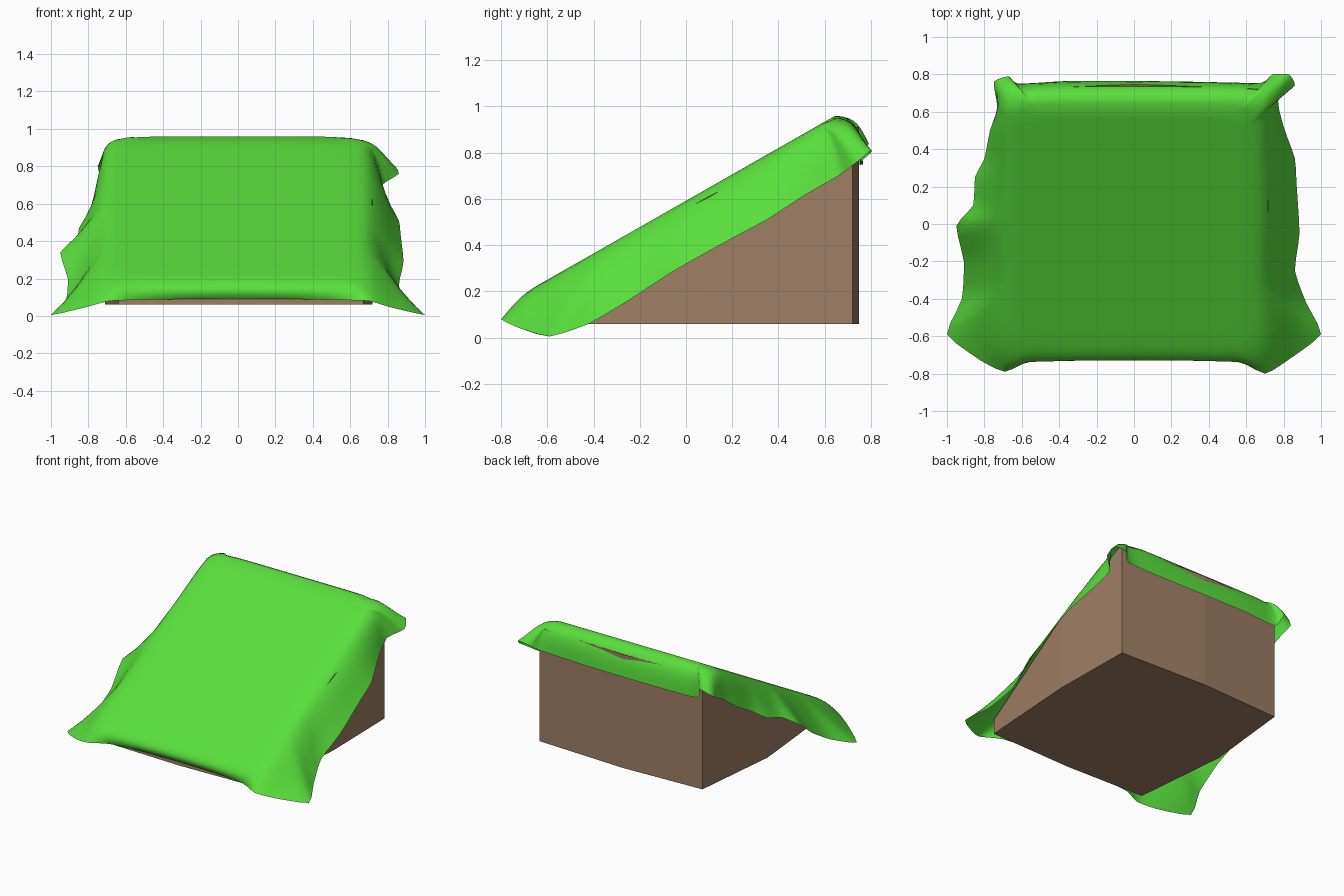
import bpy, bmesh, math
from mathutils import Vector

if "Cube" in bpy.data.objects:
    bpy.data.objects.remove(bpy.data.objects["Cube"])


def material(name, rgb):
    m = bpy.data.materials.new(name)
    m.diffuse_color = (*rgb, 1)
    m.use_nodes = True
    m.node_tree.nodes["Principled BSDF"].inputs["Base Color"].default_value = m.diffuse_color
    return m


def add_object(name, bm, mat):
    bmesh.ops.recalc_face_normals(bm, faces=bm.faces[:])
    me = bpy.data.meshes.new(name)
    bm.to_mesh(me)
    bm.free()
    ob = bpy.data.objects.new(name, me)
    bpy.context.collection.objects.link(ob)
    me.materials.append(mat)
    return ob


def slope(y):
    return min(0.592 + 0.57 * y, 0.968)


# Wedge block: slightly bulging plan, sloped top
plan = [(-.64, -.68), (0, -.70), (.67, -.68), (.72, .1),
        (.71, .72), (0, .748), (-.64, .72), (-.71, .05)]
bm = bmesh.new()
low = [bm.verts.new((x, y, 0.06)) for x, y in plan]
top = [bm.verts.new((x, y, min(0.555 + 0.57 * y, 0.91))) for x, y in plan]
n = len(plan)
bm.faces.new(low[::-1])
for i in range(n):
    j = (i + 1) % n
    bm.faces.new((low[i], low[j], top[j], top[i]))
for ids in ((0, 1, 3, 7), (7, 3, 5, 6), (1, 2, 3), (3, 4, 5)):
    bm.faces.new([top[i] for i in ids])
add_object("wedge_block", bm, material("brown", (.35, .21, .13)))

# Cloth hem, counter-clockwise from the front centre
hem = [Vector(p) for p in (
    (0, -.705, .09), (.3, -.71, .09), (.55, -.73, .085), (.70, -.80, .08),
    (.82, -.73, .045), (1.0, -.59, .005), (.92, -.42, .06), (.86, -.25, .16),
    (.885, -.05, .29), (.87, .2, .43), (.86, .35, .51), (.80, .52, .62),
    (.77, .66, .70), (.86, .74, .76), (.83, .80, .81), (.74, .80, .80),
    (.68, .755, .76), (.35, .76, .75), (0, .765, .75), (-.35, .765, .75),
    (-.62, .75, .75), (-.67, .79, .84), (-.75, .76, .80), (-.73, .62, .72),
    (-.77, .5, .63), (-.80, .35, .54), (-.85, .25, .47), (-.86, .10, .42),
    (-.95, -.01, .34), (-.91, -.2, .2), (-.92, -.4, .08), (-1.0, -.59, .005),
    (-.82, -.73, .045), (-.69, -.79, .08), (-.55, -.73, .085), (-.3, -.71, .09))]


def smooth_loop(pts, steps):
    out, k = [], len(pts)
    for i in range(k):
        a, b, c, d = (pts[(i + o) % k] for o in (-1, 0, 1, 2))
        for s in range(steps):
            t = s / steps
            p = 0.5 * (2 * b + (c - a) * t + (2 * a - 5 * b + 4 * c - d) * t * t
                       + (3 * b - a - 3 * c + d) * t ** 3)
            p = p.lerp(b.lerp(c, t), 0.5)
            p.z = max(p.z, 0.0)
            out.append(p)
    return out


hem = smooth_loop(hem, 3)

# Evenly ordered directions, so the cloth never doubles back on top
angles = sorted((math.atan2(p.y, p.x) + math.pi / 2) % math.tau for p in hem)


def edge_point(a, k):
    # point on a rounded square lying on the slope
    x, y = math.sin(a), -math.cos(a)
    r = ((abs(x) / .69) ** 12 + (abs(y) / .70) ** 12) ** (1 / 12)
    x, y = x / r * k, y / r * k
    return Vector((x, y, slope(y)))


def skirt(a, p, t):
    # fold over the edge, then hang to the hem
    p0, p1 = edge_point(a, .92), edge_point(a, 1.07)
    p2 = edge_point(a, 1.08).lerp(p, 0.3)
    p2.z = p1.z * 0.45 + p.z * 0.55
    s = 1 - t
    return p0 * s ** 3 + p1 * 3 * s * s * t + p2 * 3 * s * t * t + p * t ** 3


# Draped cloth: flat rings on the slope continued by the skirt
rings = [[edge_point(a, k) for a in angles] for k in (.3, .6, .8)]
rings += [[skirt(a, p, i / 8) for a, p in zip(angles, hem)] for i in range(9)]
bm = bmesh.new()
rings = [[bm.verts.new(p) for p in ring] for ring in rings]
centre = bm.verts.new((0, 0, slope(0)))
n = len(hem)
for i in range(n):
    j = (i + 1) % n
    bm.faces.new((centre, rings[0][i], rings[0][j]))
    for a, b in zip(rings, rings[1:]):
        bm.faces.new((a[i], b[i], b[j], a[j]))
cloth = add_object("draped_cloth", bm, material("green", (.10, .74, .045)))
for f in cloth.data.polygons:
    f.use_smooth = True
if sum(f.normal.z for f in cloth.data.polygons) < 0:
    cloth.data.flip_normals()
